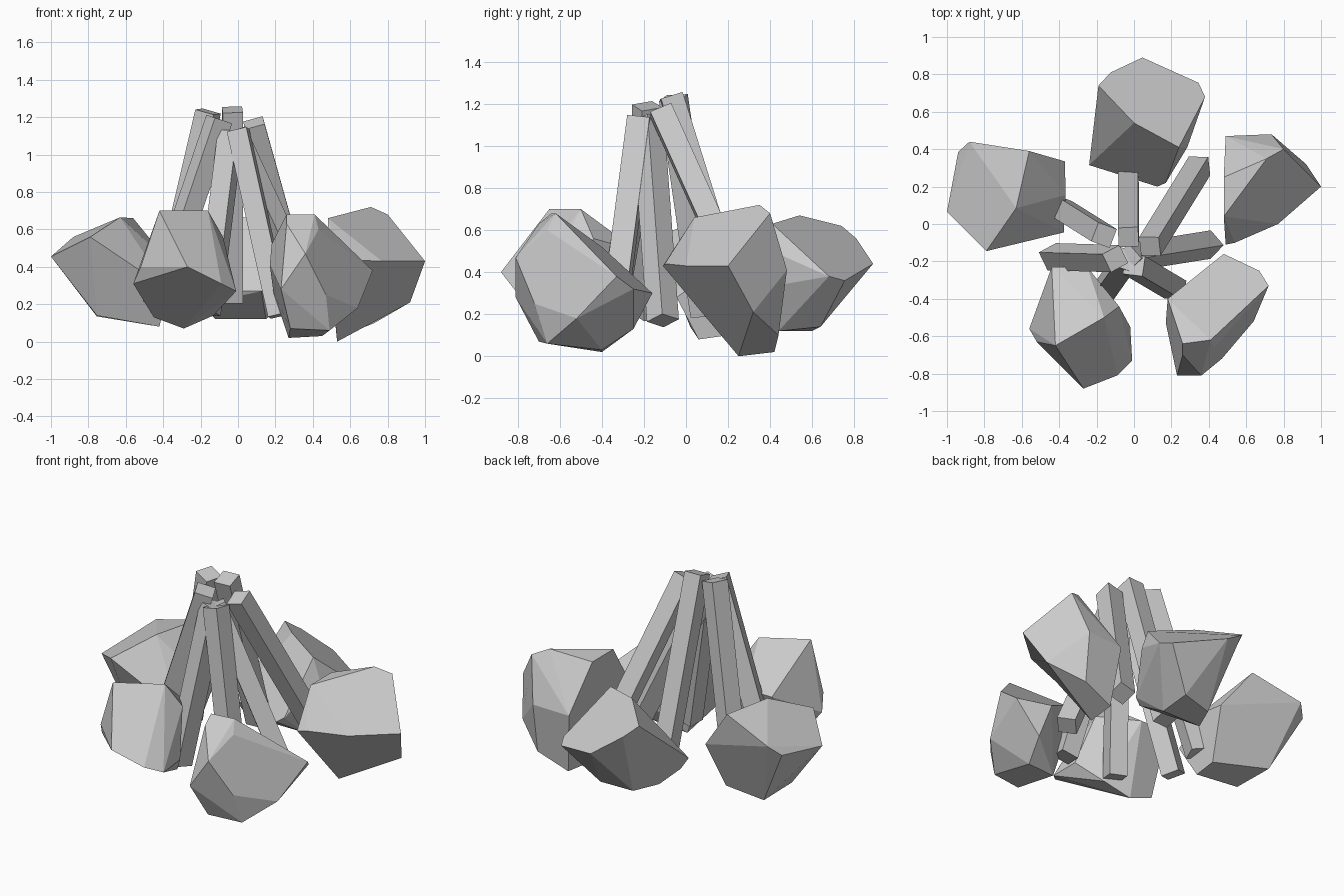
import bpy, bmesh
from mathutils import Vector, Matrix


def finish(bm, name):
    bmesh.ops.recalc_face_normals(bm, faces=bm.faces)
    me = bpy.data.meshes.new(name)
    bm.to_mesh(me)
    bm.free()
    ob = bpy.data.objects.new(name, me)
    bpy.context.collection.objects.link(ob)
    return ob


def rock(name, pts):
    """Faceted stone: convex hull of a few corner points."""
    bm = bmesh.new()
    vs = [bm.verts.new(p) for p in pts]
    res = bmesh.ops.convex_hull(bm, input=vs)
    loose = {e for e in res["geom_interior"] + res["geom_unused"]
             if isinstance(e, bmesh.types.BMVert)}
    bmesh.ops.delete(bm, geom=[v for v in loose if v.is_valid], context='VERTS')
    bmesh.ops.dissolve_limit(bm, angle_limit=0.22, verts=bm.verts, edges=bm.edges)
    return finish(bm, name)


def stick(name, low, high, roll, width=0.108):
    """Square log running between two end centres, rolled about its length."""
    low, high = Vector(low), Vector(high)
    axis = high - low
    z = axis.normalized()
    x = z.cross(Vector((0, 0, 1))).normalized()
    rot = Matrix((x, z.cross(x), z)).transposed().to_4x4() @ Matrix.Rotation(roll, 4, 'Z')
    size = Matrix.Diagonal((width, width, axis.length, 1))
    bm = bmesh.new()
    bmesh.ops.create_cube(bm, size=1, matrix=Matrix.Translation((low + high) / 2) @ rot @ size)
    return finish(bm, name)


# ring of stones
rock("front_left_stone", [
    (-.42, -.65, .70), (-.16, -.50, .70), (-.08, -.44, .56), (-.02, -.55, .28),
    (-.01, -.73, .27), (-.09, -.81, .31), (-.27, -.88, .40), (-.52, -.63, .40),
    (-.56, -.56, .31), (-.44, -.23, .50), (-.25, -.23, .50), (-.45, -.38, .13),
    (-.29, -.38, .07), (-.13, -.42, .14)])
rock("front_right_stone", [
    (.26, -.64, .68), (.41, -.62, .68), (.26, -.70, .63), (.43, -.66, .60),
    (.36, -.81, .47), (.23, -.81, .28), (.47, -.72, .25), (.17, -.53, .41),
    (.18, -.40, .52), (.19, -.40, .26), (.48, -.16, .30), (.67, -.25, .32),
    (.72, -.33, .38), (.64, -.52, .18), (.49, -.66, .06), (.28, -.70, .07),
    (.45, -.40, .03), (.27, -.40, .02), (.50, -.25, .13)])
rock("right_stone", [
    (1.0, .20, .43), (.92, .32, .21), (.71, .35, .72), (.80, .40, .68),
    (.48, .04, .66), (.48, .25, .66), (.54, -.10, .44), (.49, -.11, .43),
    (.77, 0, .43), (.49, .47, .40), (.735, .48, .41), (.53, .25, 0),
    (.53, .42, .02), (.73, .44, .10)])
rock("back_stone", [
    (.045, .89, .44), (.345, .755, .36), (.38, .68, .38), (-.19, .74, .62),
    (-.125, .81, .56), (0, .54, .67), (.24, .41, .63), (.285, .41, .50),
    (.17, .22, .30), (.125, .20, .27), (-.24, .315, .27), (-.20, .34, .20),
    (.15, .64, .14), (.15, .44, .12), (-.12, .44, .12), (-.05, .60, .12)])
rock("left_stone", [
    (-1, .065, .455), (-.94, .385, .50), (-.88, .44, .56), (-.79, -.145, .56),
    (-.63, .085, .665), (-.56, .39, .66), (-.37, .335, .40), (-.365, .155, .42),
    (-.375, -.045, .28), (-.755, .30, .135), (-.755, .02, .14), (-.42, .06, .08),
    (-.42, .20, .10), (-.81, .10, .20)])

# leaning logs: lower end, upper end, roll
logs = [
    ((.35, .31, .22), (.085, -.12, 1.17), .6),
    ((.41, -.11, .17), (-.03, -.18, 1.12), .6),
    ((.22, -.35, .14), (0, -.22, 1.13), .4),
    ((-.16, -.36, .15), (-.04, -.19, 1.12), .3),
    ((-.44, -.175, .19), (-.10, -.185, 1.19), .5),
    ((-.40, .09, .20), (-.16, -.06, 1.23), .2),
    ((-.03, .25, .22), (-.03, -.07, 1.24), .05),
]
for i, (low, high, roll) in enumerate(logs, 1):
    stick(f"log_{i}", low, high, roll)
